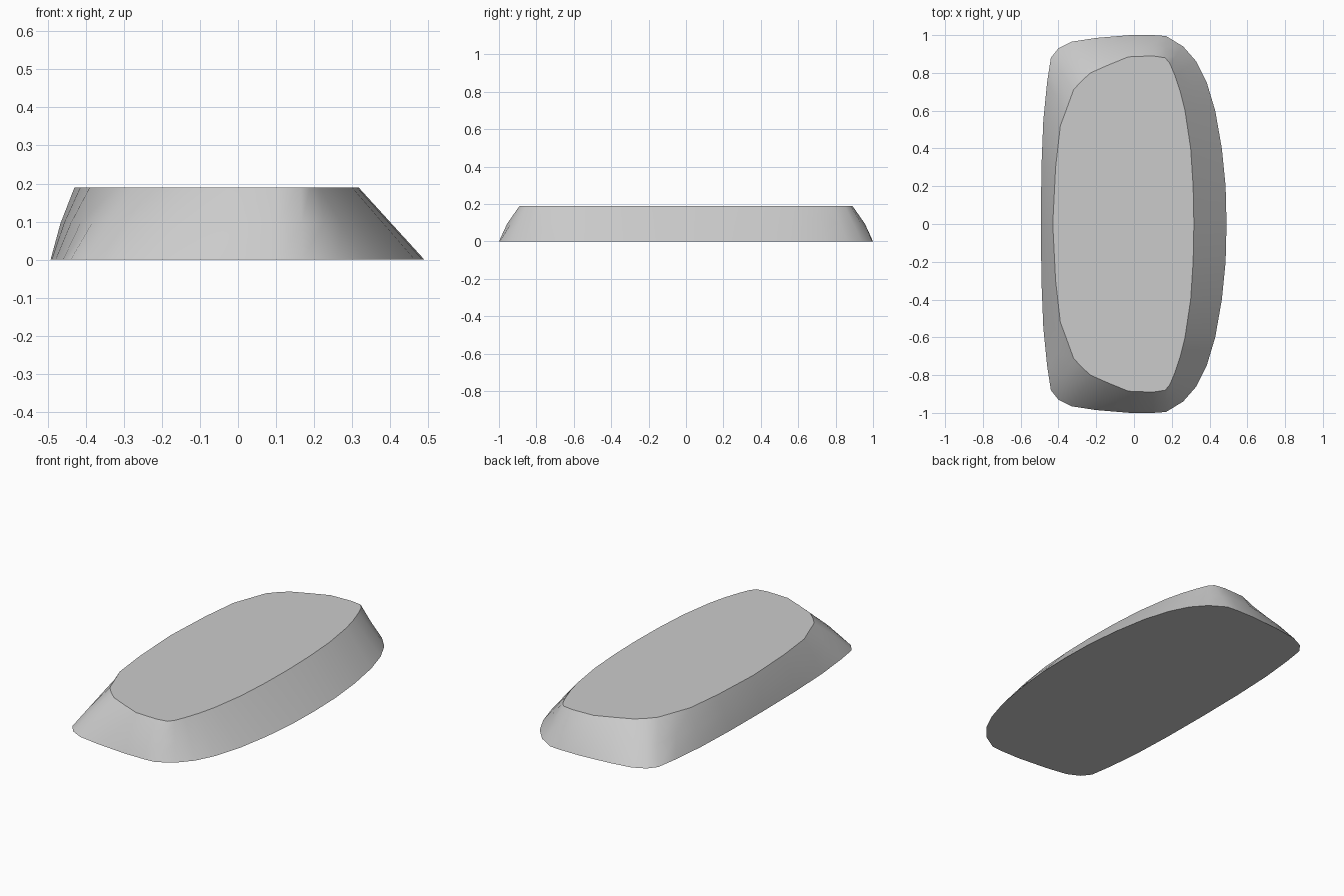
import bpy
import bmesh
from math import radians
from mathutils import Vector

default_cube = bpy.data.objects.get("Cube")
if default_cube:
    bpy.data.objects.remove(default_cube, do_unlink=True)

HEIGHT = 0.19

# Half outlines, running from the left side round the back to the right side
BASE_HALF = [
    (.49, 0), (.485, .2), (.465, .4), (.43, .6), (.385, .75), (.33, .86),
    (.26, .94), (.17, .995), (.1, 1), (-.02, 1), (-.2, .985), (-.33, .965),
    (-.4, .93), (-.44, .88), (-.46, .75), (-.48, .55), (-.49, .3), (-.493, 0),
]
TOP_HALF = [
    (.317, 0), (.313, .2), (.3, .4), (.27, .6), (.245, .7), (.215, .79),
    (.19, .85), (.165, .88), (.1, .89), (-.03, .885), (-.14, .84), (-.23, .8),
    (-.28, .755), (-.32, .71), (-.36, .6), (-.39, .52), (-.415, .3), (-.43, 0),
]


def make_material(name, value):
    """Plain grey material with matching viewport and render colour."""
    colour = (value, value, value, 1)
    material = bpy.data.materials.new(name)
    material.use_nodes = True
    material.diffuse_color = colour
    material.node_tree.nodes["Principled BSDF"].inputs["Base Color"].default_value = colour
    return material


def full_outline(half):
    """Mirror a half outline front to back into a closed loop."""
    points = [Vector(point) for point in half]
    return points + [Vector((p.x, -p.y)) for p in reversed(points[1:-1])]


def middle_outline(base, top):
    """Halfway loop, slightly bulged at the rounded ends and the right side."""
    loop = []
    for low, high in zip(base, top):
        point = low.lerp(high, 0.5)
        bulge = 1.012 if low.x < 0.15 else 1
        loop.append(point * bulge)
    return loop


def loft(name, layers, material):
    """Skin stacked outlines and close both flat ends."""
    bm = bmesh.new()
    rings = [[bm.verts.new((p.x, p.y, z)) for p in outline] for outline, z in layers]
    count = len(rings[0])
    for lower, upper in zip(rings, rings[1:]):
        for i in range(count):
            j = (i + 1) % count
            bm.faces.new((lower[i], lower[j], upper[j], upper[i]))
    bm.faces.new(list(reversed(rings[0])))
    bm.faces.new(rings[-1])
    bmesh.ops.recalc_face_normals(bm, faces=bm.faces)
    mesh = bpy.data.meshes.new(name)
    bm.to_mesh(mesh)
    bm.free()
    mesh.materials.append(material)
    obj = bpy.data.objects.new(name, mesh)
    bpy.context.collection.objects.link(obj)
    return obj


# Sloping body with a flat top and a flat underside
base = full_outline(BASE_HALF)
top = full_outline(TOP_HALF)
middle = middle_outline(base, top)
body = loft(
    "tapered_body",
    [(base, 0), (middle, HEIGHT / 2), (top, HEIGHT)],
    make_material("light grey", 0.6),
)

# Smooth walls with crisp rims
bpy.ops.object.select_all(action="DESELECT")
body.select_set(True)
bpy.context.view_layer.objects.active = body
bpy.ops.object.shade_smooth_by_angle(angle=radians(28))
